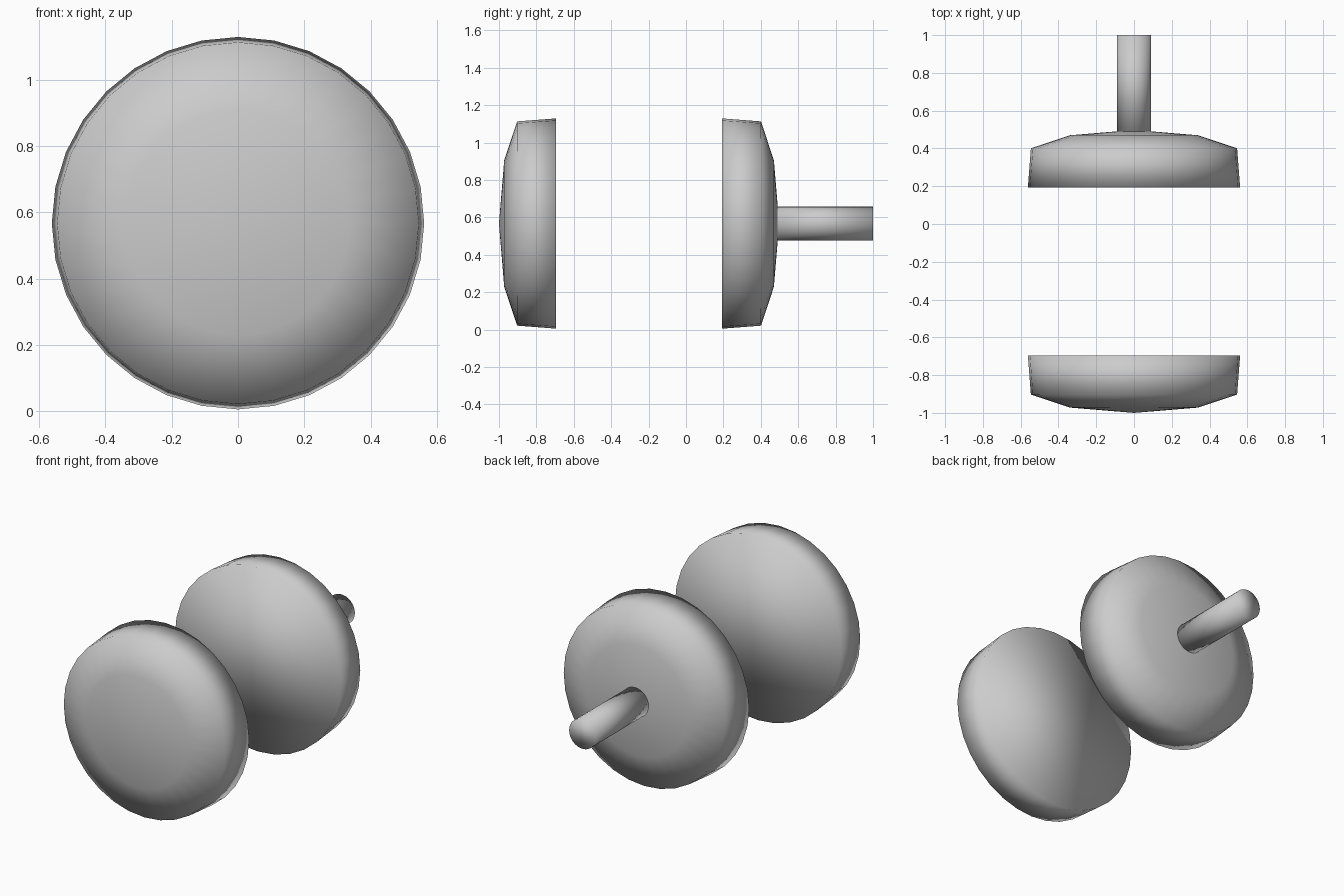
import bpy
from math import sin, cos, tau

SEGMENTS = 32
CENTRE_Z = 0.567

cube = bpy.data.objects.get("Cube")
if cube:
    bpy.data.objects.remove(cube, do_unlink=True)

grey = bpy.data.materials.new("plain_grey")
grey.use_nodes = True
colour = (0.6, 0.6, 0.6, 1)
grey.diffuse_color = colour
grey.node_tree.nodes["Principled BSDF"].inputs["Base Color"].default_value = colour


def lathe(name, profile, facing, apex=None):
    """Turn (radius, y) rings about the y axis; cap the ends flat or with a tip."""
    verts, faces = [], []
    for radius, y in profile:
        for i in range(SEGMENTS):
            a = tau * i / SEGMENTS
            verts.append((radius * sin(a), y * facing, radius * cos(a)))
    for ring in range(len(profile) - 1):
        for i in range(SEGMENTS):
            j = (i + 1) % SEGMENTS
            low, high = ring * SEGMENTS, (ring + 1) * SEGMENTS
            faces.append((low + i, low + j, high + j, high + i))
    faces.append(tuple(reversed(range(SEGMENTS))))
    last = (len(profile) - 1) * SEGMENTS
    if apex is None:
        faces.append(tuple(range(last, last + SEGMENTS)))
    else:
        tip = len(verts)
        verts.append((0, apex * facing, 0))
        faces += [(last + i, last + (i + 1) % SEGMENTS, tip) for i in range(SEGMENTS)]
    # Keep normals pointing outward for either direction
    if facing > 0:
        faces = [f[::1] for f in faces]
    else:
        faces = [f[::-1] for f in faces]
    mesh = bpy.data.meshes.new(name)
    mesh.from_pydata(verts, [], faces)
    mesh.materials.append(grey)
    mesh.shade_smooth()
    obj = bpy.data.objects.new(name, mesh)
    obj.location.z = CENTRE_Z
    bpy.context.collection.objects.link(obj)
    return obj


# Two matching domed discs, flat sides facing each other
dome = [(0.562, 0), (0.546, 0.208), (0.338, 0.277)]
front = lathe("front_disc", dome, -1, apex=0.305)
front.location.y = -0.695
back = lathe("back_disc", dome, 1, apex=0.305)
back.location.y = 0.193

# Round handle behind the back disc
lathe("handle", [(0.09, 0.47), (0.09, 1.0)], 1)
